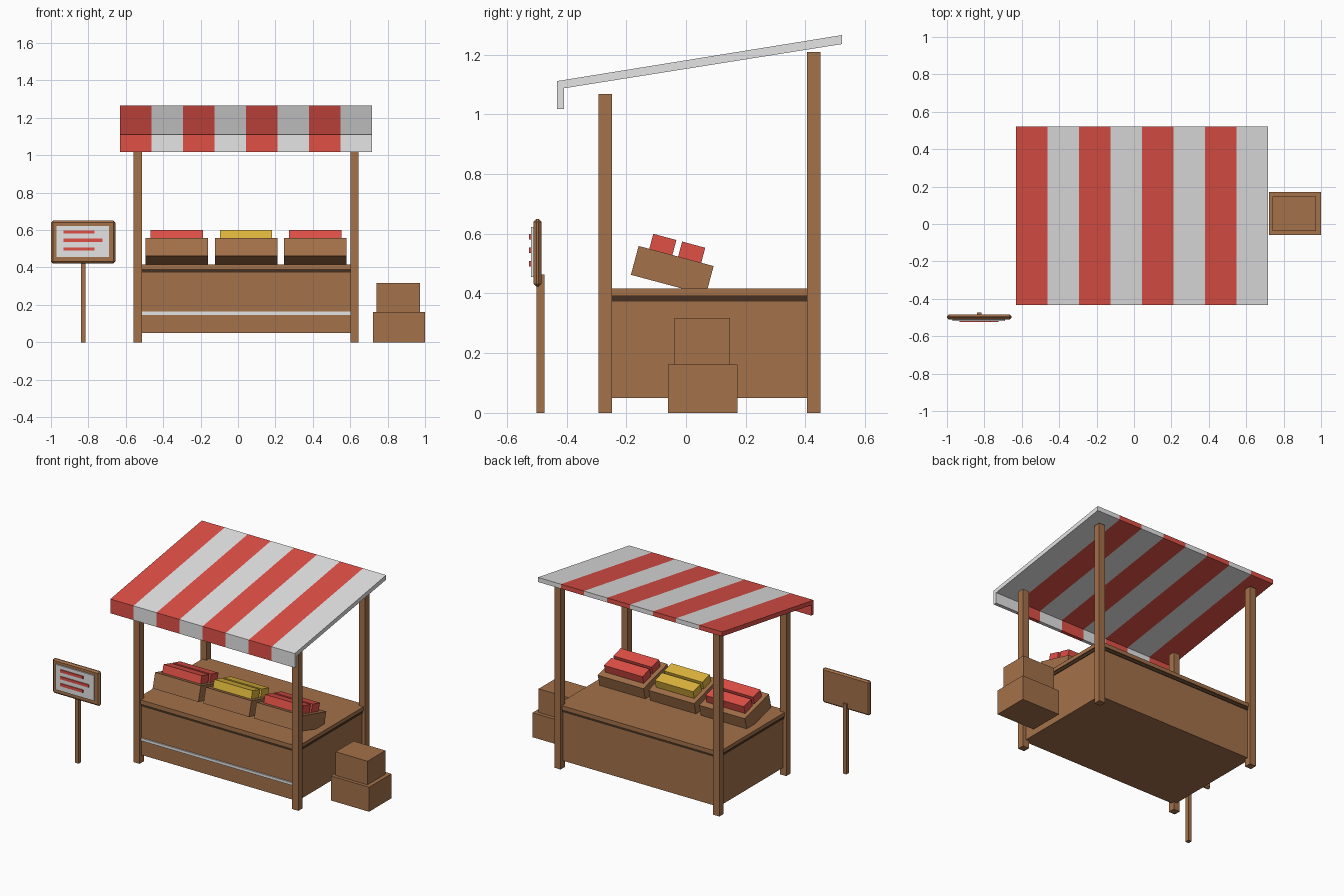
import bpy
from math import radians, sin, cos

if "Cube" in bpy.data.objects:
    bpy.data.objects.remove(bpy.data.objects["Cube"], do_unlink=True)


def material(name, r, g, b):
    m = bpy.data.materials.new(name)
    m.use_nodes = True
    m.diffuse_color = (r, g, b, 1)
    m.node_tree.nodes["Principled BSDF"].inputs["Base Color"].default_value = (r, g, b, 1)
    return m


wood = material("wood brown", 0.37, 0.165, 0.068)
dark = material("dark wood", 0.06, 0.03, 0.014)
red = material("red", 0.74, 0.08, 0.062)
white = material("white", 0.78, 0.78, 0.79)
yellow = material("yellow", 0.74, 0.47, 0.045)


def mesh_object(name, verts, faces, mat):
    me = bpy.data.meshes.new(name)
    me.from_pydata(verts, [], faces)
    me.materials.append(mat)
    ob = bpy.data.objects.new(name, me)
    bpy.context.collection.objects.link(ob)
    return ob


def extrude_x(name, profile, x0, x1, mat):
    """Prism along x from a counter-clockwise (y, z) profile."""
    n = len(profile)
    verts = [(x, y, z) for x in (x0, x1) for y, z in profile]
    faces = [tuple(reversed(range(n))), tuple(range(n, 2 * n))]
    faces += [(i, (i + 1) % n, (i + 1) % n + n, i + n) for i in range(n)]
    return mesh_object(name, verts, faces, mat)


def box(name, x, y, z, mat):
    """Box from (min, max) ranges."""
    profile = [(y[0], z[0]), (y[1], z[0]), (y[1], z[1]), (y[0], z[1])]
    return extrude_x(name, profile, x[0], x[1], mat)


# Stall frame: four posts, front pair shorter
left, right, front, back = -0.537, 0.623, -0.27, 0.428
half = 0.0225
for side, px in (("right", left), ("left", right)):
    for end, py, top in (("front", front, 1.068), ("back", back, 1.208)):
        box(f"{end}_{side}_post", (px - half, px + half), (py - half, py + half), (0, top), wood)


# Counter: body, dark trim and top, each a little wider than the one below
def counter_layer(name, grow, z, mat):
    box(name, (left - grow, right + grow), (front - grow, back + grow), z, mat)


counter_layer("counter_body", 0, (0.05, 0.373), wood)
counter_layer("counter_trim", 0.004, (0.373, 0.392), dark)
counter_layer("counter_top", 0.01, (0.392, 0.417), wood)
box("counter_stripe", (left, right), (front - 0.008, front), (0.147, 0.165), white)

# Sloping canopy with a front valance, one prism per stripe
canopy = [(-0.432, 1.017), (-0.409, 1.017), (-0.409, 1.087),
          (0.522, 1.235), (0.522, 1.265), (-0.432, 1.111)]
stripes, x_start, stripe_width = 8, -0.63, 0.1684
for i in range(stripes):
    x0 = x_start + i * stripe_width
    extrude_x(f"canopy_stripe_{i + 1}", canopy, x0, x0 + stripe_width, white if i % 2 else red)

# Tilted produce crates, each with two rows of goods
tilt = radians(-15)
cy, cz = -0.046, 0.477


def tilted_box(name, x, y, z, mat):
    corners = [(y[0], z[0]), (y[1], z[0]), (y[1], z[1]), (y[0], z[1])]
    profile = [(cy + u * cos(tilt) - w * sin(tilt), cz + u * sin(tilt) + w * cos(tilt))
               for u, w in corners]
    return extrude_x(name, profile, x[0], x[1], mat)


for label, cx, mat in (("right", -0.3275, red), ("middle", 0.043, yellow), ("left", 0.4135, red)):
    tilted_box(f"{label}_crate", (cx - 0.167, cx + 0.167), (-0.13, 0.13), (-0.05, 0.05), wood)
    for row, u in (("front", -0.053), ("back", 0.047)):
        tilted_box(f"{label}_goods_{row}", (cx - 0.14, cx + 0.14),
                   (u - 0.04, u + 0.04), (0.05, 0.102), mat)

# Stacked storage boxes beside the stall
box("lower_storage_box", (0.722, 1.0), (-0.06, 0.172), (0, 0.162), wood)
box("upper_storage_box", (0.74, 0.973), (-0.038, 0.148), (0.162, 0.318), wood)

# Sign: post, chamfered board, panel and painted lines
box("sign_post", (-0.84, -0.815), (-0.5, -0.473), (0, 0.463), wood)
board = box("sign_board", (-1.0, -0.655), (-0.511, -0.484), (0.422, 0.65), wood)
bevel = board.modifiers.new("chamfer", "BEVEL")
bevel.width = 0.01
bevel.segments = 1
box("sign_panel", (-0.97, -0.69), (-0.519, -0.511), (0.455, 0.622), white)
for i, (z, x_end) in enumerate(((0.59, -0.767), (0.545, -0.725), (0.499, -0.767))):
    box(f"sign_line_{i + 1}", (-0.933, x_end), (-0.525, -0.519), (z - 0.009, z + 0.009), red)
